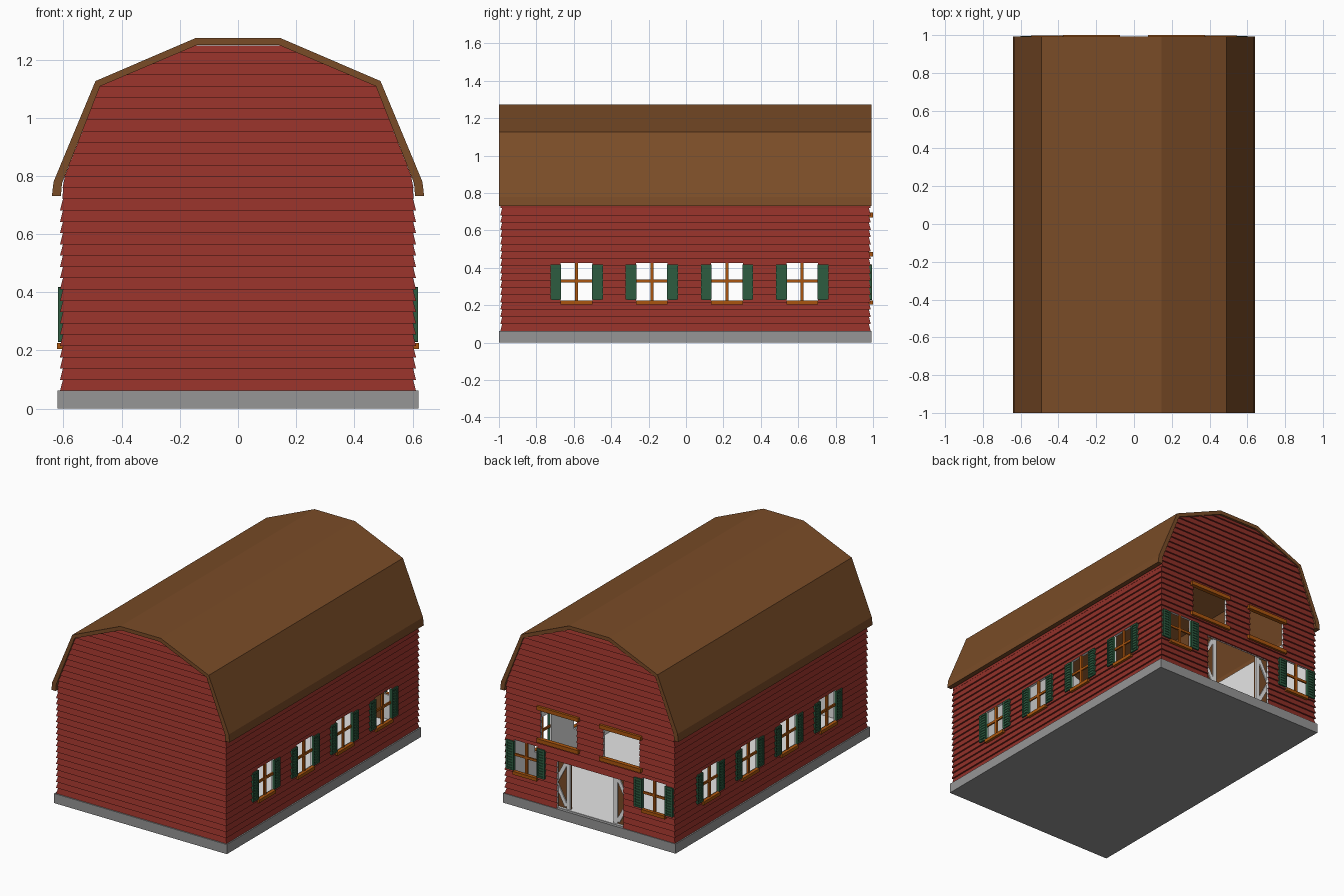
import bpy, bmesh, math
from mathutils import Matrix, Vector

if "Cube" in bpy.data.objects:
    bpy.data.objects.remove(bpy.data.objects["Cube"])


def material(name, rgb):
    m = bpy.data.materials.new(name)
    lin = [(c / 255 / 12.92) if c < 10 else ((c / 255 + 0.055) / 1.055) ** 2.4 for c in rgb]
    m.diffuse_color = (*lin, 1)
    m.use_nodes = True
    m.node_tree.nodes["Principled BSDF"].inputs["Base Color"].default_value = m.diffuse_color
    return m


RED = material("barn red", (145, 48, 40))
WHITE = material("white paint", (230, 230, 230))
BROWN = material("roof brown", (122, 76, 39))
GRAY = material("foundation gray", (150, 150, 150))
GREEN = material("shutter green", (45, 92, 64))
ORANGE = material("trim orange", (170, 85, 14))


def finish(bm, name, mats, index=0):
    bmesh.ops.recalc_face_normals(bm, faces=bm.faces)
    for f in bm.faces:
        f.material_index = index
    me = bpy.data.meshes.new(name)
    bm.to_mesh(me)
    bm.free()
    for m in mats:
        me.materials.append(m)
    ob = bpy.data.objects.new(name, me)
    bpy.context.collection.objects.link(ob)
    return ob


def box(bm, a, b, M=Matrix()):
    """Box between two corners, mapped through M."""
    a, b = Vector(a), Vector(b)
    T = Matrix.Translation((a + b) / 2) @ Matrix.Diagonal((*(b - a), 1))
    bmesh.ops.create_cube(bm, size=1, matrix=M @ T)


def prism(bm, pts, y0, y1):
    """Closed x-z outline extruded along y."""
    f = bm.faces.new([bm.verts.new((x, y0, z)) for x, z in pts])
    r = bmesh.ops.extrude_face_region(bm, geom=[f])
    vs = [v for v in r["geom"] if isinstance(v, bmesh.types.BMVert)]
    bmesh.ops.translate(bm, verts=vs, vec=(0, y1 - y0, 0))


def mirrored(half):
    return half + [(-x, z) for x, z in reversed(half)]


# Foundation and floor
bm = bmesh.new()
box(bm, (-0.62, -1, 0), (0.62, 0.992, 0.062))
finish(bm, "foundation", [GRAY])
bm = bmesh.new()
box(bm, (-0.592, -0.972, 0.06), (0.592, 0.972, 0.065))
finish(bm, "floor", [WHITE])

# Gambrel roof shell
outer = mirrored([(0.64, 0.73), (0.634, 0.78), (0.49, 1.126), (0.145, 1.274)])
inner = mirrored([(0.609, 0.73), (0.605, 0.775), (0.474, 1.108), (0.14, 1.25)])
bm = bmesh.new()
prism(bm, outer + inner[::-1], -1, 0.992)
finish(bm, "roof", [BROWN])

# Clapboard walls: stacked courses, each wider at its lower edge
PROFILE = [(0.06, 0.602), (0.76, 0.602), (0.775, 0.604), (1.108, 0.474), (1.25, 0.14)]


def half_width(z):
    for (za, wa), (zb, wb) in zip(PROFILE, PROFILE[1:]):
        if z <= zb:
            return wa + (wb - wa) * (z - za) / (zb - za)
    return PROFILE[-1][1]


bm = bmesh.new()
PITCH = 0.0388
rings = []
for i in range(31):
    z0 = 0.06 + i * PITCH
    z1 = min(z0 + PITCH, 1.249)
    for z, d in ((z0, 0.010), (z1, 0.0)):
        w = half_width(z) + d * (1 if z0 < 0.7 else 0.1)
        rings.append([bm.verts.new(p) for p in (
            (-w, -0.983 - d, z), (w, -0.983 - d, z), (w, 0.978 + d, z), (-w, 0.978 + d, z))])
for r, s in zip(rings, rings[1:]):
    for k in range(4):
        bm.faces.new((r[k], r[(k + 1) % 4], s[(k + 1) % 4], s[k]))
bm.faces.new(rings[0][::-1])
bm.faces.new(rings[-1])
walls = finish(bm, "clapboard_walls", [RED, WHITE])

# Cutters: room interior, then window, loft and door openings
SIDE_Y = (-0.585, -0.183, 0.219, 0.621)
bm = bmesh.new()
prism(bm, mirrored([(0.59, 0.0), (0.59, 0.738), (0.75, 0.738), (0.75, 1.4)]), -0.97, 0.968)
room = finish(bm, "room_cutter", [RED, WHITE], 1)
bm = bmesh.new()
for y in SIDE_Y:
    box(bm, (-0.8, y - 0.085, 0.222), (0.8, y + 0.085, 0.425))
for s in (-1, 1):
    box(bm, (s * 0.46 - 0.085, 0.9, 0.222), (s * 0.46 + 0.085, 1.1, 0.425))
    box(bm, (s * 0.225 - 0.13, 0.9, 0.48), (s * 0.225 + 0.13, 1.1, 0.675))
box(bm, (-0.238, 0.9, 0.03), (0.238, 1.1, 0.37))
holes = finish(bm, "opening_cutter", [RED, WHITE], 1)
for c in (room, holes):
    m = walls.modifiers.new(c.name, "BOOLEAN")
    m.operation, m.solver, m.object = "DIFFERENCE", "EXACT", c
bpy.context.view_layer.update()
dg = bpy.context.evaluated_depsgraph_get()
cut = bpy.data.meshes.new_from_object(walls.evaluated_get(dg))
walls.modifiers.clear()
walls.data = cut
for c in (room, holes):
    bpy.data.objects.remove(c)

# Windows: local u along the wall, v outward, z up
RIGHT = Matrix(((0, 1, 0, 0.611), (1, 0, 0, 0), (0, 0, 1, 0), (0, 0, 0, 1)))
LEFT = Matrix(((0, -1, 0, -0.611), (1, 0, 0, 0), (0, 0, 1, 0), (0, 0, 0, 1)))
BACK = Matrix.Translation((0, 0.988, 0))
shut, bars, sills = bmesh.new(), bmesh.new(), bmesh.new()


def window(M, u):
    box(bars, (u - 0.008, -0.016, 0.222), (u + 0.008, -0.004, 0.425), M)
    box(bars, (u - 0.085, -0.015, 0.322), (u + 0.085, -0.005, 0.337), M)
    box(sills, (u - 0.085, -0.012, 0.205), (u + 0.085, 0.011, 0.226), M)
    for s in (-1, 1):
        c = u + s * 0.111
        box(shut, (c - 0.022, -0.010, 0.24), (c + 0.022, 0.001, 0.408), M)
        for e in (-1, 1):  # stiles and rails
            box(shut, (c + e * 0.024 - 0.005, -0.010, 0.23), (c + e * 0.024 + 0.005, 0.007, 0.417), M)
            box(shut, (c - 0.02, -0.010, 0.3235 + e * 0.088 - 0.006),
                (c + 0.02, 0.007, 0.3235 + e * 0.088 + 0.006), M)
        for k in range(9):  # louvres
            z = 0.250 + k * 0.0175
            box(shut, (c - 0.02, -0.005, z), (c + 0.02, 0.005, z + 0.008), M)


for y in SIDE_Y:
    window(RIGHT, y)
    window(LEFT, y)
for s in (-1, 1):
    window(BACK, s * 0.46)
    # loft opening sill and lintel
    for z in (0.46, 0.67):
        box(sills, (s * 0.225 - 0.15, -0.015, z), (s * 0.225 + 0.15, 0.012, z + 0.025), BACK)
finish(shut, "shutters", [GREEN])
finish(bars, "window_bars", [ORANGE])
finish(sills, "sills_and_lintels", [ORANGE])

# Sliding doors standing partly open behind the back wall
planks, trim = bmesh.new(), bmesh.new()
for s in (-1, 1):
    S = Matrix.Diagonal((s, 1, 1, 1))
    box(planks, (0.155, 0.950, 0.066), (0.365, 0.958, 0.385), S)
    for x in (0.155, 0.337):
        box(trim, (x, 0.957, 0.066), (x + 0.028, 0.966, 0.385), S)
    for e in (-1, 1):  # crossed braces
        R = Matrix.Translation((0.26, 0.961, 0.222)) @ Matrix.Rotation(e * math.atan2(0.29, 0.154), 4, "Y")
        box(trim, (-0.16, -0.004, -0.012), (0.16, 0.004, 0.012), S @ R)
finish(planks, "door_planks", [BROWN])
finish(trim, "door_trim", [WHITE])
